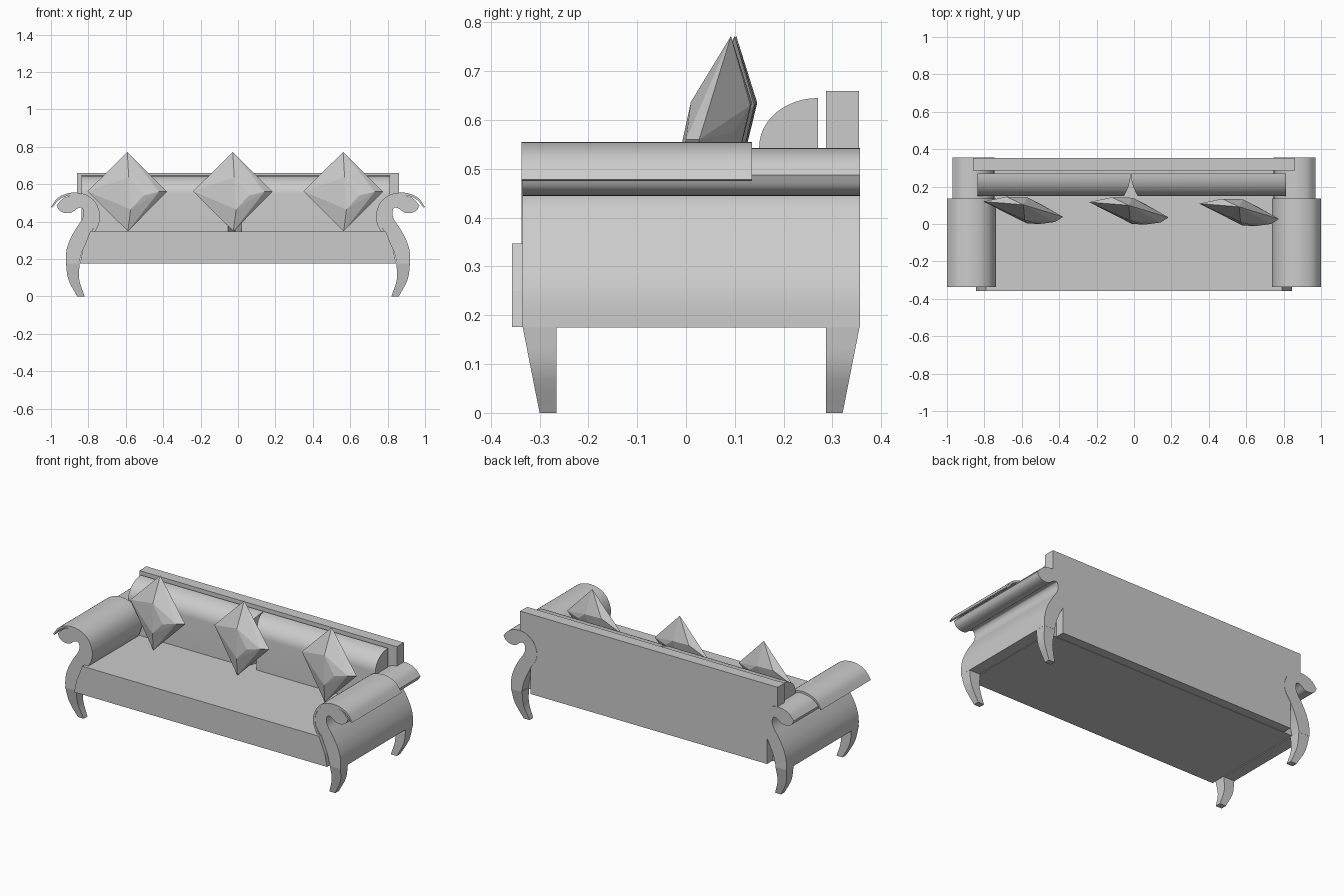
import bpy, bmesh, math
from mathutils import Vector

cube = bpy.data.objects.get("Cube")
if cube:
    bpy.data.objects.remove(cube, do_unlink=True)

# One plain upholstery colour
grey = bpy.data.materials.new("plain_grey")
grey.use_nodes = True
colour = (0.6, 0.6, 0.6, 1)
grey.diffuse_color = colour
grey.node_tree.nodes["Principled BSDF"].inputs["Base Color"].default_value = colour


def finish(name, bm, angle=None):
    bmesh.ops.recalc_face_normals(bm, faces=bm.faces)
    mesh = bpy.data.meshes.new(name)
    bm.to_mesh(mesh)
    bm.free()
    mesh.materials.append(grey)
    obj = bpy.data.objects.new(name, mesh)
    bpy.context.collection.objects.link(obj)
    if angle:
        bpy.ops.object.select_all(action='DESELECT')
        obj.select_set(True)
        bpy.context.view_layer.objects.active = obj
        bpy.ops.object.shade_smooth_by_angle(angle=math.radians(angle))
    return obj


def loft(name, start, end, angle=None):
    """Join two matching rings of points and cap both ends."""
    bm = bmesh.new()
    a = [bm.verts.new(p) for p in start]
    b = [bm.verts.new(p) for p in end]
    bm.faces.new(a)
    bm.faces.new(b)
    for i in range(len(a)):
        j = (i + 1) % len(a)
        bm.faces.new((a[i], a[j], b[j], b[i]))
    return finish(name, bm, angle)


def extrude_y(name, profile, y0, y1, side=1, angle=None):
    return loft(name, [(side * x, y0, z) for x, z in profile],
                [(side * x, y1, z) for x, z in profile], angle)


def box(name, x0, x1, y0, y1, z0, z1):
    return extrude_y(name, [(x0, z0), (x1, z0), (x1, z1), (x0, z1)], y0, y1)


def curve(points, steps=4):
    """Smooth path through a few points."""
    p = [Vector(q) for q in points]
    p = [2 * p[0] - p[1]] + p + [2 * p[-1] - p[-2]]
    out = []
    for i in range(1, len(p) - 2):
        a, b, c, d = p[i - 1:i + 3]
        for s in range(steps):
            t = s / steps
            out.append(b + (c - a) * t / 2 + (2 * a - 5 * b + 4 * c - d) * t * t / 2
                       + (3 * b - a - 3 * c + d) * t ** 3 / 2)
    return out + [p[-2]]


# Seat and back board
seat_half = [(0.845, 0.176), (0.83, 0.25), (0.79, 0.347)]
seat_outline = seat_half + [(-x, z) for x, z in reversed(seat_half)]
extrude_y("seat", seat_outline, -0.357, 0.3)
box("back_board_lower", -0.79, 0.79, 0.287, 0.354, 0.178, 0.52)
box("back_board_upper", -0.86, 0.86, 0.287, 0.354, 0.5, 0.66)

# Scrolled arms, their draped covers and the legs
outer_arm = curve([(0.97, 0.487), (0.955, 0.46), (0.925, 0.446), (0.89, 0.448),
                   (0.86, 0.469), (0.835, 0.473), (0.825, 0.445), (0.835, 0.41),
                   (0.868, 0.36), (0.9, 0.3), (0.918, 0.24), (0.92, 0.175)])
inner_arm = curve([(0.85, 0.175), (0.83, 0.25), (0.785, 0.345), (0.755, 0.39),
                   (0.748, 0.44), (0.77, 0.495), (0.815, 0.532), (0.87, 0.543),
                   (0.93, 0.527), (0.97, 0.487)])[:-1]
cover_outer = curve([(1.0, 0.478), (0.965, 0.525), (0.92, 0.548), (0.87, 0.555),
                     (0.81, 0.542), (0.762, 0.503), (0.738, 0.44), (0.743, 0.39),
                     (0.765, 0.345)])
cover_inner = curve([(0.785, 0.345), (0.757, 0.39), (0.75, 0.44), (0.772, 0.495),
                     (0.815, 0.53), (0.87, 0.541), (0.92, 0.535), (0.96, 0.513),
                     (0.992, 0.475)])
leg_outer = curve([(0.92, 0.178), (0.907, 0.09), (0.86, 0)])
leg_inner = curve([(0.82, 0), (0.849, 0.09), (0.847, 0.178)])
for side, label in ((1, "left"), (-1, "right")):
    extrude_y(label + "_arm", outer_arm + inner_arm, -0.335, 0.356, side, 40)
    extrude_y(label + "_arm_cover", cover_outer + cover_inner, -0.337, 0.135, side, 40)
    for end, flush, straight, place in ((-1, -0.335, -0.265, "front"),
                                        (1, 0.356, 0.287, "back")):
        outline = leg_outer + leg_inner
        loft(f"{label}_{place}_leg",
             [(side * x, flush - end * 0.035 * (1 - z / 0.178), z) for x, z in outline],
             [(side * x, straight, z) for x, z in outline], 40)

# Pair of back cushions with rounded fronts, drawn in where they meet
arc = [(0.27 - 0.12 * math.cos(t), 0.545 + 0.1 * math.sin(t))
       for t in (math.pi / 2 * i / 12 for i in range(13))]
section = [(0.27, 0.34), (0.15, 0.34)] + arc
for side, label, far in ((1, "left", 0.813), (-1, "right", -0.838)):
    loft(label + "_back_cushion", [(far, y, z) for y, z in section],
         [(-0.017 + side * (0.001 + 0.036 * ((0.27 - y) / 0.12) ** 2), y, z)
          for y, z in section], 40)

# Three faceted scatter cushions standing on a corner
cushion_points = [
    (0, 0.10, 0.772), (-0.212, 0.117, 0.562), (0.213, 0.035, 0.56), (0.003, 0.03, 0.348),
    (0.008, 0.018, 0.637), (0.018, 0.0, 0.465), (0.088, -0.003, 0.54), (0.17, 0.008, 0.56),
    (-0.09, 0.143, 0.635), (0.02, 0.14, 0.63), (0.09, 0.105, 0.575), (-0.02, 0.105, 0.48)]
for label, dx, dy in (("right", -0.592, 0.003), ("middle", -0.028, 0), ("left", 0.562, -0.008)):
    bm = bmesh.new()
    for x, y, z in cushion_points:
        bm.verts.new((x + dx, y + dy, z))
    hull = bmesh.ops.convex_hull(bm, input=bm.verts)
    loose = [v for v in bm.verts if not v.link_faces]
    bmesh.ops.delete(bm, geom=loose, context='VERTS')
    finish(label + "_scatter_cushion", bm)
